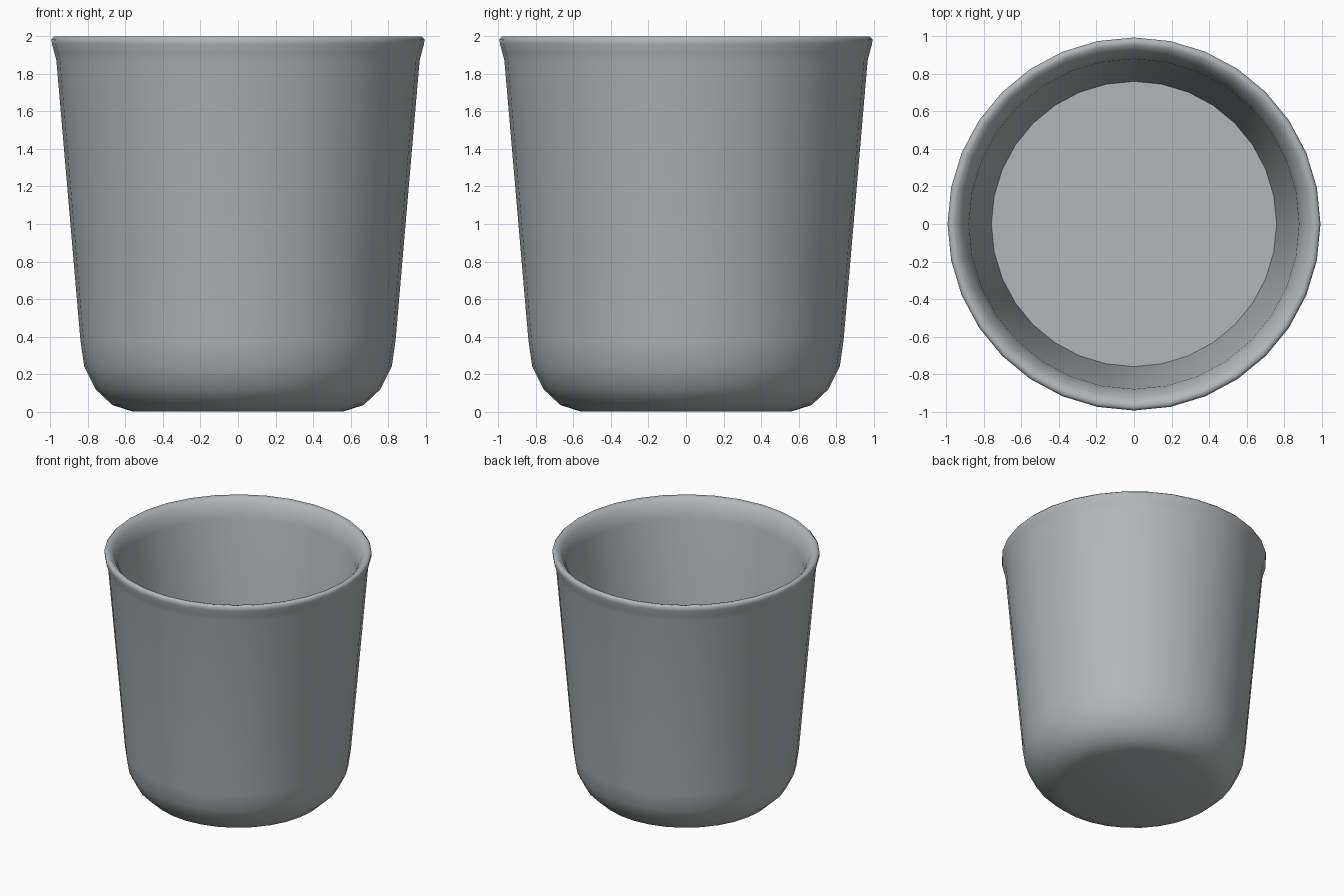
import bpy, bmesh, math

if "Cube" in bpy.data.objects:
    bpy.data.objects.remove(bpy.data.objects["Cube"])

SEG = 32
# profile (radius, height) from outer base, up the wall, over the lip, down inside
OUTER = [(0.56, 0.0), (0.67, 0.035), (0.76, 0.12), (0.82, 0.24), (0.84, 0.38),
         (0.968, 1.87), (0.978, 1.91), (0.992, 1.96), (0.994, 1.985), (0.98, 2.0),
         (0.955, 1.995), (0.925, 1.965), (0.897, 1.91), (0.88, 1.85)]
INNER = [(0.88, 1.85), (0.76, 0.38)]

grey = bpy.data.materials.new("cup grey")
grey.diffuse_color = (0.45, 0.47, 0.48, 1)
grey.use_nodes = True
grey.node_tree.nodes["Principled BSDF"].inputs["Base Color"].default_value = grey.diffuse_color

bm = bmesh.new()


def ring(r, z):
    return [bm.verts.new((r * math.cos(2 * math.pi * i / SEG),
                          r * math.sin(2 * math.pi * i / SEG), z)) for i in range(SEG)]


rings = [ring(r, z) for r, z in OUTER + INNER[1:]]
for a, b in zip(rings, rings[1:]):
    for i in range(SEG):
        j = (i + 1) % SEG
        bm.faces.new((a[i], a[j], b[j], b[i])).smooth = True
# flat base and inner floor
bm.faces.new(rings[0][::-1]).smooth = True
floor = bm.faces.new(rings[-1])
# sharp edge where the floor meets the wall
for e in floor.edges:
    e.smooth = False

mesh = bpy.data.meshes.new("cup")
bm.to_mesh(mesh)
bm.free()
mesh.materials.append(grey)
cup = bpy.data.objects.new("cup", mesh)
bpy.context.collection.objects.link(cup)
